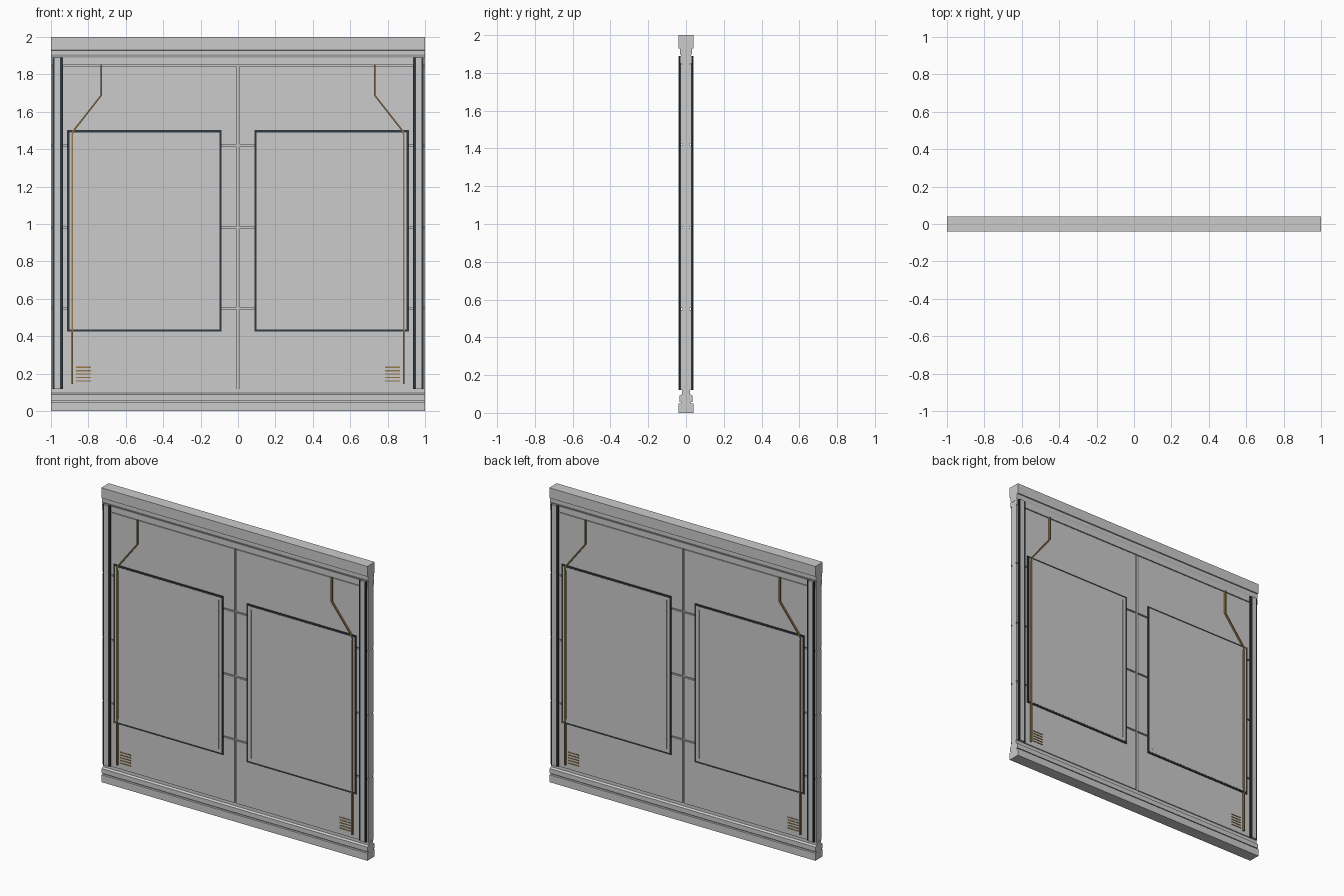
import bpy, bmesh
from mathutils import Vector

if "Cube" in bpy.data.objects:
    bpy.data.objects.remove(bpy.data.objects["Cube"])


def material(name, rgb):
    m = bpy.data.materials.new(name)
    m.diffuse_color = (*rgb, 1)
    m.use_nodes = True
    m.node_tree.nodes["Principled BSDF"].inputs["Base Color"].default_value = m.diffuse_color
    return m


DARK = material("dark_trim", (0.03, 0.04, 0.05))
BROWN = material("brown_cable", (0.30, 0.18, 0.06))


def finish(name, bm, mat=None, mirror=(True, True)):
    bmesh.ops.recalc_face_normals(bm, faces=bm.faces)
    me = bpy.data.meshes.new(name)
    bm.to_mesh(me)
    bm.free()
    ob = bpy.data.objects.new(name, me)
    bpy.context.collection.objects.link(ob)
    if mat:
        me.materials.append(mat)
    if any(mirror):
        mod = ob.modifiers.new("mirror", 'MIRROR')
        mod.use_axis = (mirror[0], mirror[1], False)
        mod.use_mirror_merge = False
    return ob


def prism(bm, pts, offset):
    """Extrude a flat polygon of 3D points by an offset vector."""
    face = bm.faces.new([bm.verts.new(p) for p in pts])
    out = bmesh.ops.extrude_face_region(bm, geom=[face])
    verts = [g for g in out['geom'] if isinstance(g, bmesh.types.BMVert)]
    bmesh.ops.translate(bm, verts=verts, vec=offset)


def boxes(name, items, mat=None, mirror=(True, True)):
    """Boxes given as (x0, x1, y0, y1, z0, z1)."""
    bm = bmesh.new()
    for x0, x1, y0, y1, z0, z1 in items:
        prism(bm, [(x0, y0, z0), (x1, y0, z0), (x1, y0, z1), (x0, y0, z1)], (0, y1 - y0, 0))
    return finish(name, bm, mat, mirror)


def rail(name, half):
    """Full-width rail from a half profile in (y, z)."""
    bm = bmesh.new()
    pts = half + [(-y, z) for y, z in reversed(half)]
    prism(bm, [(-1, y, z) for y, z in pts], (2, 0, 0))
    return finish(name, bm, None, (False, False))


def ribbon(bm, path, w, y0, y1):
    """Flat mitred strip following (x, z) points."""
    p = [Vector(q) for q in path]
    left, right = [], []
    for i, q in enumerate(p):
        a = (p[i] - p[i - 1]).normalized() if i else (p[1] - p[0]).normalized()
        b = (p[i + 1] - p[i]).normalized() if i < len(p) - 1 else a
        t = (a + b).normalized()
        n = Vector((-t.y, t.x)) * (w / 2 / t.dot(a))
        left.append(q + n)
        right.append(q - n)
    prism(bm, [(v.x, y0, v.y) for v in left + right[::-1]], (0, y1 - y0, 0))


# Top and bottom rails
rail("top_rail", [(0.04, 2), (0.04, 1.93), (0.033, 1.928), (0.033, 1.905), (0.024, 1.885)])
rail("bottom_rail", [(0.04, 0), (0.04, 0.05), (0.026, 0.05), (0.026, 0.058), (0.035, 0.058),
                     (0.035, 0.09), (0.022, 0.098), (0.022, 0.12)])

# Core slab and the wall tiles separated by grooves
boxes("core_slab", [(-0.998, 0.998, -0.018, 0.018, 0.11, 1.89)], None, (False, False))
seams = [0.12, 0.55, 0.98, 1.42, 1.85]
g = 0.005
boxes("wall_tiles", [(0.007, 1.0, 0.018, 0.029, a + (g if i else 0), b - g)
                     for i, (a, b) in enumerate(zip(seams, seams[1:]))])
boxes("header_strip", [(-1, 1, 0.018, 0.031, 1.85, 1.89)], None, (False, True))

# Side posts: dark edge strips with a grey centre
boxes("post_edges", [(0.98, 0.99, 0.027, 0.038, 0.12, 1.89),
                     (0.935, 0.95, 0.027, 0.038, 0.12, 1.89)], DARK)
boxes("post_centre", [(0.95, 0.98, 0.027, 0.041, 0.12, 1.89)])

# Raised panels with a dark surround
boxes("panel_surround", [(0.087, 0.913, 0.027, 0.035, 0.425, 1.502)], DARK)
boxes("panel_face", [(0.099, 0.901, 0.030, 0.036, 0.437, 1.49)])
boxes("panel_ridges", [(0.119, 0.126, 0.034, 0.039, 0.46, 1.47),
                       (0.874, 0.879, 0.034, 0.039, 0.46, 1.47)])

# Cables: bent upper lead and long vertical run
bm = bmesh.new()
ribbon(bm, [(0.73, 1.852), (0.73, 1.688), (0.883, 1.492), (0.885, 1.47)], 0.008, 0.028, 0.041)
ribbon(bm, [(0.885, 1.47), (0.885, 0.145)], 0.010, 0.028, 0.041)
finish("cables", bm, BROWN)

# Vent slats
boxes("vent_slats", [(0.785, 0.865, 0.027, 0.032, 0.158 + 0.0185 * i, 0.164 + 0.0185 * i)
                     for i in range(5)], BROWN)
